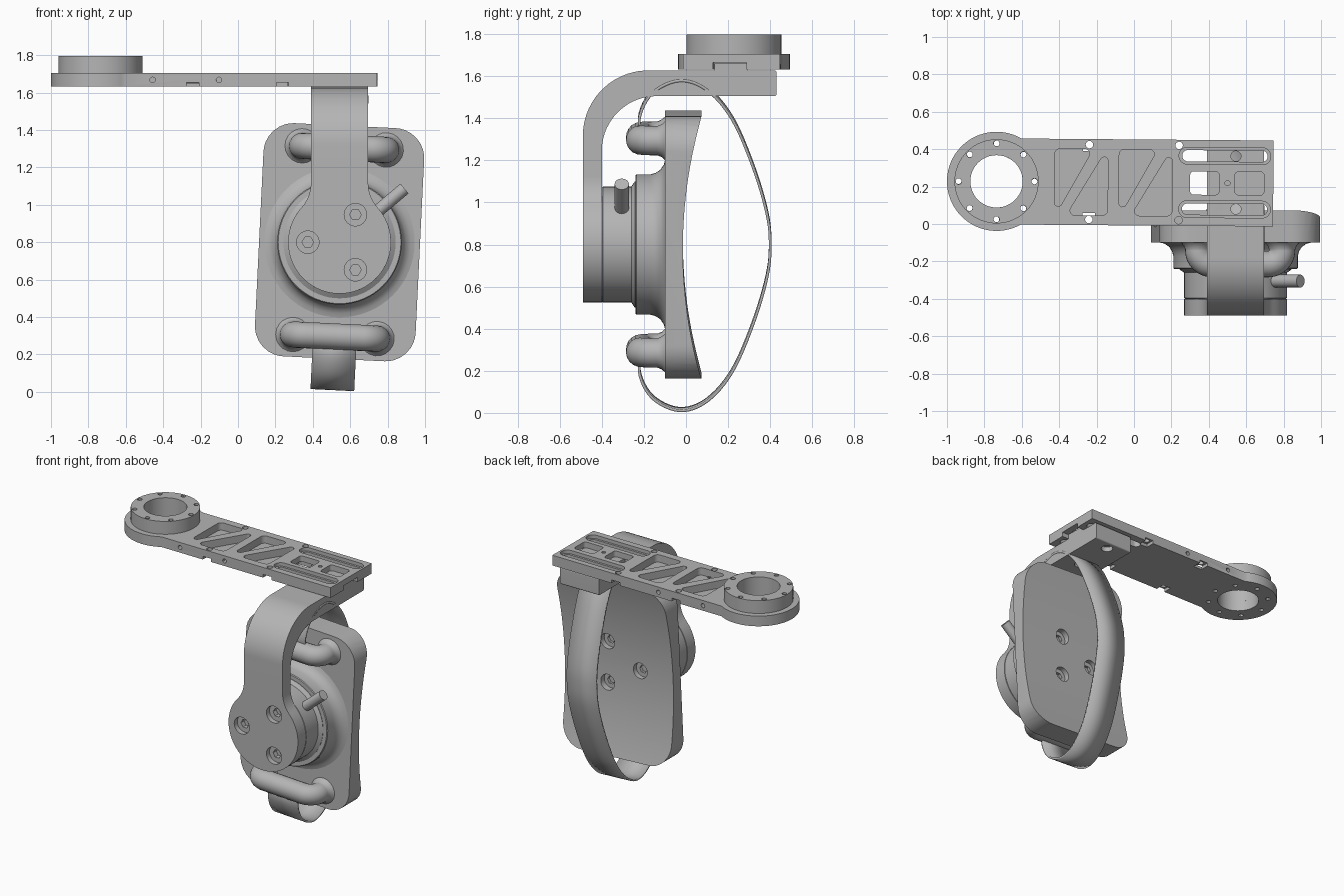
import bpy, bmesh
from math import sin, cos, pi, radians, sqrt, asin
from mathutils import Vector, Matrix

if "Cube" in bpy.data.objects:
    bpy.data.objects.remove(bpy.data.objects["Cube"], do_unlink=True)

grey = bpy.data.materials.new("machined grey")
grey.use_nodes = True
colour = (0.46, 0.46, 0.46, 1)
grey.diffuse_color = colour
grey.node_tree.nodes["Principled BSDF"].inputs["Base Color"].default_value = colour

HUB = Vector((0.543, 0, 0.8))                 # centre of the pivot
RING = Vector((-0.735, 0.228))                # centre of the mounting ring
TILT = Matrix.Translation(HUB) @ Matrix.Rotation(radians(2.8), 4, 'Y')
parts = []


def finish(name, bm, keep=True):
    bmesh.ops.recalc_face_normals(bm, faces=bm.faces)
    me = bpy.data.meshes.new(name)
    bm.to_mesh(me)
    bm.free()
    me.materials.append(grey)
    ob = bpy.data.objects.new(name, me)
    bpy.context.collection.objects.link(ob)
    if keep:
        parts.append(ob)
    return ob


def prism(name, pts, axis, a, b, keep=True):
    """Extrude a flat outline along an axis from a to b."""
    place = {'x': lambda p, d: (d, p[0], p[1]),
             'y': lambda p, d: (p[0], d, p[1]),
             'z': lambda p, d: (p[0], p[1], d)}[axis]
    bm = bmesh.new()
    lo, hi = [[bm.verts.new(place(p, d)) for p in pts] for d in (a, b)]
    bm.faces.new(lo)
    bm.faces.new(hi[::-1])
    for i in range(len(pts)):
        j = (i + 1) % len(pts)
        bm.faces.new((lo[i], lo[j], hi[j], hi[i]))
    return finish(name, bm, keep)


def arc(c, r, start=0, end=2 * pi, n=48, closed=False):
    steps = n if closed else n - 1
    return [(c[0] + r * cos(start + (end - start) * i / steps),
             c[1] + r * sin(start + (end - start) * i / steps)) for i in range(n)]


def circle(c, r, n=32):
    return arc(c, r, n=n, closed=True)


def rounded(corners, n=8):
    """Round each (x, y, radius) corner with an arc; radius 0 stays sharp."""
    out = []
    for i, (x, y, r) in enumerate(corners):
        p = Vector((x, y))
        if not r:
            out.append(p)
            continue
        u = (Vector(corners[i - 1][:2]) - p).normalized()
        v = (Vector(corners[(i + 1) % len(corners)][:2]) - p).normalized()
        half = u.angle(v) / 2
        centre = p + (u + v).normalized() * r / sin(half)
        reach = r * cos(half) / sin(half)
        a, b = p + u * reach - centre, p + v * reach - centre
        out += [centre + a.lerp(b, k / n).normalized() * r for k in range(n + 1)]
    return out


def box(x0, x1, y0, y1, r=0):
    return rounded([(x0, y0, r), (x1, y0, r), (x1, y1, r), (x0, y1, r)])


def cut(target, outline, axis, a, b):
    cutter = prism("cutter", outline, axis, a, b, keep=False)
    mod = target.modifiers.new("cut", 'BOOLEAN')
    mod.operation, mod.solver, mod.object = 'DIFFERENCE', 'EXACT', cutter
    with bpy.context.temp_override(object=target, active_object=target):
        bpy.ops.object.modifier_apply(modifier=mod.name)
    bpy.data.objects.remove(cutter, do_unlink=True)


def lathe(name, profile, n=64):
    """Spin (radius, y) points around the pivot's y axis."""
    bm = bmesh.new()
    rings = [[bm.verts.new((HUB.x + r * cos(2 * pi * i / n), y, HUB.z + r * sin(2 * pi * i / n)))
              for i in range(n)] for r, y in profile]
    for lo, hi in zip(rings, rings[1:]):
        for i in range(n):
            j = (i + 1) % n
            bm.faces.new((lo[i], lo[j], hi[j], hi[i]))
    bm.faces.new(rings[0])
    bm.faces.new(rings[-1])
    return finish(name, bm)


# Top plate with round end
TOP, BOTTOM, HALF = 1.705, 1.632, 0.23
corner = asin(HALF / 0.265)
outline = arc(RING, 0.265, corner, 2 * pi - corner)
outline += [(0.745, RING.y - HALF), (0.745, RING.y + HALF)]
plate = prism("top_plate", outline, 'z', BOTTOM, TOP)
ring = prism("mounting_ring", circle(RING, 0.225, 64), 'z', TOP, 1.797)

# Bore and bolt circle through ring and plate
for ob in (ring, plate):
    cut(ob, circle(RING, 0.14, 48), 'z', 1.5, 1.9)
    for k in range(8):
        a = k * pi / 4
        cut(ob, circle(RING + Vector((cos(a), sin(a))) * 0.203, 0.016, 12), 'z', 1.5, 1.9)

# Triangular lightening pockets
for dx in (0, 0.345):
    for tri in ([(-0.425, 0.405, 0.03), (-0.22, 0.405, 0.025), (-0.425, 0.04, 0.02)],
                [(-0.14, 0.05, 0.03), (-0.36, 0.05, 0.025), (-0.14, 0.415, 0.02)]):
        cut(plate, rounded([(x + dx, y, r) for x, y, r in tri]), 'z', 1.652, 1.8)

# Tongue channel, windows and stepped slots
cut(plate, box(0.28, 0.8, 0.14, 0.3), 'z', 1.6, 1.664)
cut(plate, box(0.3, 0.455, 0.165, 0.29, 0.02), 'z', 1.5, 1.8)
cut(plate, box(0.54, 0.695, 0.165, 0.29, 0.02), 'z', 1.5, 1.8)
cut(plate, circle((0.5, RING.y), 0.014, 12), 'z', 1.5, 1.8)
for y in (RING.y - 0.14, RING.y + 0.145):
    cut(plate, box(0.24, 0.73, y - 0.045, y + 0.045, 0.044), 'z', 1.68, 1.8)
    cut(plate, box(0.257, 0.713, y - 0.03, y + 0.03, 0.029), 'z', 1.5, 1.8)

# Edge screw holes, underside notches and side holes
for x in (-0.24, 0.24):
    for s in (-1, 1):
        y = RING.y + s * 0.2
        cut(plate, circle((x, y), 0.02, 16), 'z', 1.5, 1.8)
        cut(plate, box(x - 0.033, x + 0.033, y - 0.035, y + 0.035), 'z', 1.6, 1.655)
for x in (-0.455, -0.1):
    cut(plate, circle((x, 1.668), 0.015, 12), 'y', -0.1, 0.03)
    cut(plate, circle((x, 1.668), 0.015, 12), 'y', 0.425, 0.6)
turn = Matrix.Translation((RING.x, RING.y, 0)) @ Matrix.Rotation(radians(-0.45), 4, 'Z')
plate.data.transform(turn @ Matrix.Translation((-RING.x, -RING.y, 0)))

# Bent arm with tongue
W, LUG, FIL = 0.153, 0.275, 0.2
rise = sqrt((LUG + FIL) ** 2 - (W + FIL) ** 2)
neck = HUB.z + rise
arm = prism("bent_arm", rounded([
    (-0.49, neck, 0), (-0.49, 1.627, 0.31), (0.43, 1.627, 0.01),
    (0.43, 1.505, 0.01), (-0.4, 1.505, 0.26), (-0.4, neck, 0)], 16),
    'x', HUB.x - W, HUB.x + W)
prism("arm_tongue", box(0.135, 0.292, 1.62, 1.66), 'x', HUB.x - W, HUB.x + W)
for y in (0.08, 0.363):
    cut(arm, circle((0.545, y), 0.027, 20), 'z', 1.4, 1.7)
    cut(arm, circle((0.545, y), 0.04, 20), 'z', 1.4, 1.54)

# Round lug at the arm's foot, flared into the neck
swing = asin(rise / (LUG + FIL))
right = arc((HUB.x + W + FIL, neck), FIL, pi, pi + swing, 10)
lower = arc((HUB.x, HUB.z), LUG, swing, -pi - swing, 56)[1:-1]
left = arc((HUB.x - W - FIL, neck), FIL, -swing, 0, 10)
lug = prism("arm_lug", right + lower + left, 'y', -0.49, -0.4)

# Pivot hub and flange fairing into the back plate
hub = lathe("pivot_hub", [(0.27, -0.4), (0.275, -0.395), (0.275, -0.26), (0.3, -0.243), (0.3, -0.2)])
lathe("hub_flange", [(0.328, -0.24), (0.333, -0.235), (0.333, -0.17), (0.34, -0.145),
                     (0.355, -0.122), (0.38, -0.105), (0.415, -0.097), (0.415, -0.07)])

# Tilted back plate with hollowed rear face
back = prism("back_plate", box(-0.43, 0.43, -0.624, 0.624, 0.16), 'y', -0.1, 0.09)
cut(back, arc((2.235, 0), 2.25, pi - 0.4, pi + 0.4, 64), 'x', -1, 1)
back.data.transform(TILT)

# Three socket screw recesses, front and rear
for k in range(3):
    a = pi / 3 + k * 2 * pi / 3
    c = (HUB.x + 0.17 * cos(a), HUB.z + 0.17 * sin(a))
    cut(lug, circle(c, 0.06), 'y', -0.6, -0.455)
    cut(lug, circle(c, 0.031, 6), 'y', -0.6, -0.42)
    cut(back, circle(c, 0.055), 'y', -0.05, 0.3)
    cut(back, circle(c, 0.029, 6), 'y', -0.08, 0.3)

# Two grab handles with flared feet
half = [(-0.225, -0.085, 0), (-0.225, -0.1, 0), (-0.225, -0.115, 0), (-0.225, -0.135, 0), (-0.225, -0.215, 0.075)]
path = rounded(half + [(-x, y, r) for x, y, r in half[::-1]], 10)
for name, z in (("upper_handle", 0.505), ("lower_handle", -0.505)):
    cu = bpy.data.curves.new(name, 'CURVE')
    cu.dimensions, cu.bevel_depth, cu.bevel_resolution = '3D', 0.07, 8
    sp = cu.splines.new('POLY')
    sp.points.add(len(path) - 1)
    for pt, (x, y) in zip(sp.points, path):
        pt.co = (*(TILT @ Vector((x, y, z))), 1)
        pt.radius = 1 + 0.6 * max(0, (y + 0.14) / 0.055) ** 2
    cu.materials.append(grey)
    ob = bpy.data.objects.new(name, cu)
    bpy.context.collection.objects.link(ob)
    bpy.ops.object.select_all(action='DESELECT')
    ob.select_set(True)
    bpy.context.view_layer.objects.active = ob
    bpy.ops.object.convert(target='MESH')
    parts.append(bpy.context.view_layer.objects.active)

# Strap looping from handle to handle
side = [(-0.19, -0.48), (-0.222, -0.6), (-0.16, -0.725), (-0.03, -0.785), (0.1, -0.74),
        (0.22, -0.6), (0.32, -0.37), (0.385, -0.15)]
key = [Vector(p) for p in side + [(0.4, 0)] + [(y, -z) for y, z in side[::-1]]]
key = [key[0]] + key + [key[-1]]
loop = []
for p, q, r, s in zip(key, key[1:], key[2:], key[3:]):
    for k in range(6):
        t = k / 6
        loop.append(q + ((r - p) * t + (2 * p - 5 * q + 4 * r - s) * t ** 2
                         + (3 * q - p - 3 * r + s) * t ** 3) / 2)
bm = bmesh.new()
rows = [[bm.verts.new((x, p.x, p.y)) for x in (-0.117, 0.117)] for p in loop + [key[-1]]]
for a, b in zip(rows, rows[1:]):
    bm.faces.new((a[0], a[1], b[1], b[0]))
bm.transform(TILT)
strap = finish("strap", bm)
solid = strap.modifiers.new("thickness", 'SOLIDIFY')
solid.thickness, solid.offset = 0.013, 0

# Clamp lever peg
start, end = Vector((0.68, -0.305, 0.91)), Vector((0.89, -0.305, 1.087))
bm = bmesh.new()
bmesh.ops.create_cone(bm, cap_ends=True, segments=32, radius1=0.034, radius2=0.034,
                      depth=(end - start).length)
bm.transform(Matrix.Translation((start + end) / 2) @ (end - start).to_track_quat('Z', 'Y').to_matrix().to_4x4())
finish("lever_peg", bm)

# Smooth curved walls, keep edges crisp
bpy.ops.object.select_all(action='DESELECT')
for ob in parts:
    ob.select_set(True)
bpy.context.view_layer.objects.active = parts[0]
bpy.ops.object.shade_smooth_by_angle(angle=radians(30))
